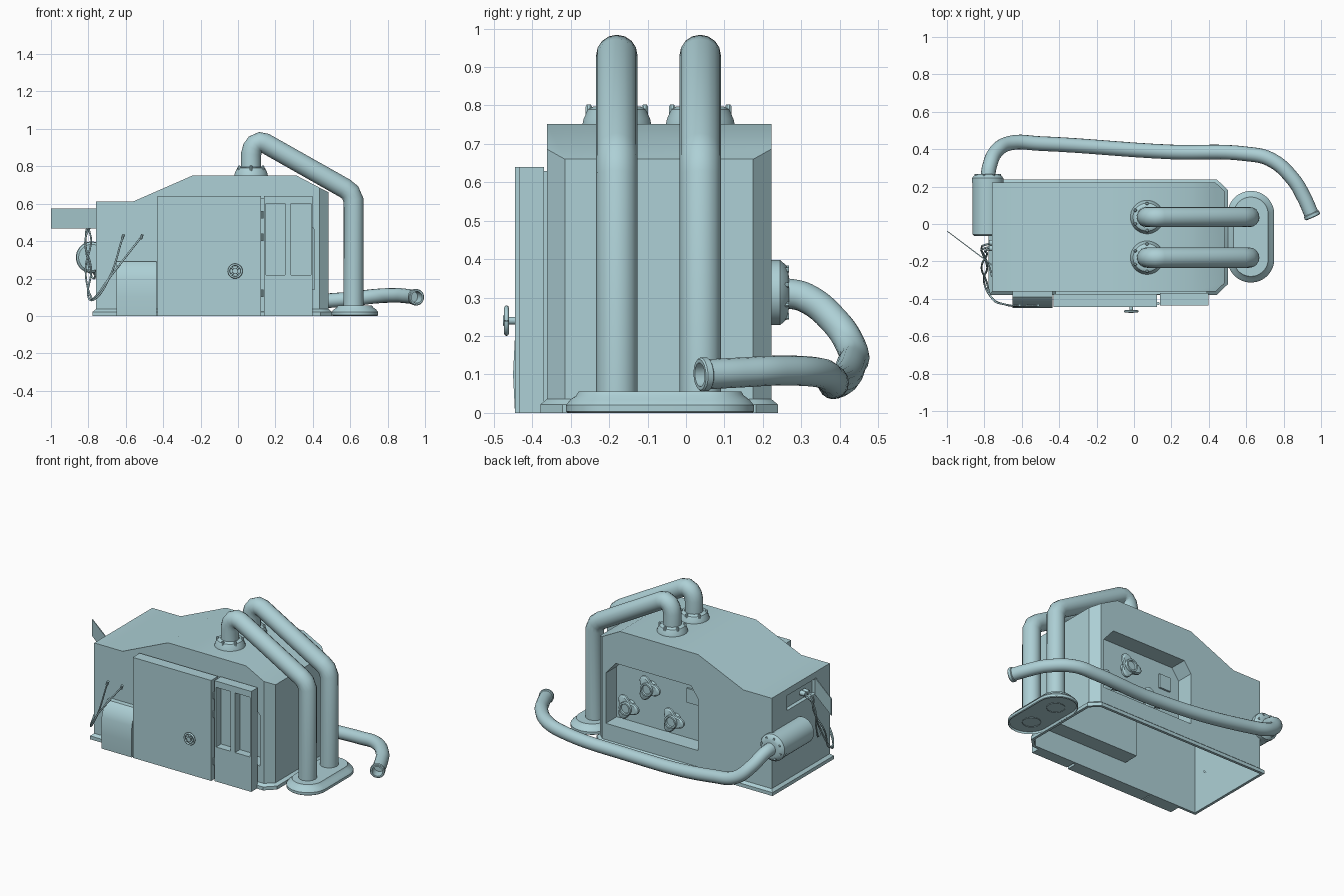
import bpy, bmesh, math
from mathutils import Vector, Matrix

if "Cube" in bpy.data.objects:
    bpy.data.objects.remove(bpy.data.objects["Cube"])

mat = bpy.data.materials.new("pale_teal_paint")
mat.diffuse_color = (0.42, 0.63, 0.67, 1)
mat.use_nodes = True
mat.node_tree.nodes["Principled BSDF"].inputs["Base Color"].default_value = mat.diffuse_color


def finish(ob, angle=35):
    me = ob.data
    if not me.materials:
        me.materials.append(mat)
    me.polygons.foreach_set("use_smooth", [True] * len(me.polygons))
    me.set_sharp_from_angle(angle=math.radians(angle))
    return ob


def from_bm(name, bm):
    bmesh.ops.recalc_face_normals(bm, faces=bm.faces[:])
    me = bpy.data.meshes.new(name)
    bm.to_mesh(me)
    bm.free()
    ob = bpy.data.objects.new(name, me)
    bpy.context.collection.objects.link(ob)
    return finish(ob)


def prism(name, pts, lo, hi):
    """Extrude an (x, z) outline along y."""
    bm = bmesh.new()
    a = [bm.verts.new((x, lo, z)) for x, z in pts]
    b = [bm.verts.new((x, hi, z)) for x, z in pts]
    bm.faces.new(a)
    bm.faces.new(b)
    for i in range(len(a)):
        j = (i + 1) % len(a)
        bm.faces.new((a[i], a[j], b[j], b[i]))
    return from_bm(name, bm)


def box(name, x0, x1, y0, y1, z0, z1):
    return prism(name, [(x0, z0), (x1, z0), (x1, z1), (x0, z1)], y0, y1)


def loft(name, rings, cap=False):
    bm = bmesh.new()
    vs = [[bm.verts.new(p) for p in r] for r in rings]
    n = len(vs[0])
    for a, b in zip(vs, vs[1:]):
        for i in range(n):
            bm.faces.new((a[i], a[(i + 1) % n], b[(i + 1) % n], b[i]))
    if cap:
        bm.faces.new(vs[0])
        bm.faces.new(vs[-1])
    return from_bm(name, bm)


def lathe(name, profile, at, axis=(0, 0, 1), n=32, lobe=0.0, stretch=0.0, cap=True):
    """Spin (radius, height); lobe makes three bumps, stretch makes a stadium."""
    m = Matrix.Translation(at) @ Vector(axis).to_track_quat('Z', 'Y').to_matrix().to_4x4()
    rings = []
    for r, h in profile:
        ring = []
        for i in range(n):
            t = 2 * math.pi * (i + 0.5) / n
            q = r * (1 + lobe * math.cos(3 * t))
            ring.append(m @ Vector((q * math.cos(t), q * math.sin(t) + math.copysign(stretch, math.sin(t)), h)))
        rings.append(ring)
    return loft(name, rings, cap)


def tube(name, pts, r, smooth=True, res=8):
    cu = bpy.data.curves.new(name, 'CURVE')
    cu.dimensions = '3D'
    cu.bevel_depth = r
    cu.bevel_resolution = 6 if r > 0.02 else 2
    cu.resolution_u = res
    if smooth:
        sp = cu.splines.new('BEZIER')
        sp.bezier_points.add(len(pts) - 1)
        for b, p in zip(sp.bezier_points, pts):
            b.co = p
            b.handle_left_type = b.handle_right_type = 'AUTO'
    else:
        sp = cu.splines.new('POLY')
        sp.points.add(len(pts) - 1)
        for b, p in zip(sp.points, pts):
            b.co = (*p, 1)
    tmp = bpy.data.objects.new(name + "_path", cu)
    bpy.context.collection.objects.link(tmp)
    dg = bpy.context.evaluated_depsgraph_get()
    me = bpy.data.meshes.new_from_object(tmp.evaluated_get(dg))
    bpy.data.objects.remove(tmp)
    ob = bpy.data.objects.new(name, me)
    bpy.context.collection.objects.link(ob)
    return finish(ob, 50)


def cut(ob, cutters):
    for c in cutters:
        md = ob.modifiers.new("cut", 'BOOLEAN')
        md.object = c
        md.operation = 'DIFFERENCE'
        md.solver = 'EXACT'
    dg = bpy.context.evaluated_depsgraph_get()
    me = bpy.data.meshes.new_from_object(ob.evaluated_get(dg))
    ob.modifiers.clear()
    ob.data = me
    for c in cutters:
        bpy.data.objects.remove(c)
    finish(ob)


# housing: side profile, chamfered right corners, wall pockets, open underside
Y0, Y1 = -0.362, 0.222
body = prism("housing", [(-.76, 0), (.485, 0), (.485, .66), (.31, .752), (-.24, .752), (-.56, .612), (-.76, .612)], Y0, Y1)
bm = bmesh.new()
bm.from_mesh(body.data)
for y, s in ((Y0, -1), (Y1, 1)):
    g = bm.verts[:] + bm.edges[:] + bm.faces[:]
    cutg = bmesh.ops.bisect_plane(bm, geom=g, plane_co=(.435, y, 0), plane_no=(1, s * 1.06, 0), clear_outer=True)
    bmesh.ops.holes_fill(bm, edges=[e for e in bm.edges if e.is_boundary])
bmesh.ops.recalc_face_normals(bm, faces=bm.faces[:])
bm.to_mesh(body.data)
bm.free()
pocket = [(-.24, .14), (.41, .14), (.41, .46), (.34, .54), (-.19, .54), (-.24, .47)]
cut(body, [prism("back_cutter", pocket, Y1 - .11, Y1 + .1),
           prism("front_cutter", pocket, Y0 - .1, Y0 + .1),
           box("hatch_cutter", -.9, -.735, -.22, .07, .475, .57)])
bm = bmesh.new()
bm.from_mesh(body.data)
low = [f for f in bm.faces if f.calc_center_median().z < .001]
bmesh.ops.delete(bm, geom=low, context='FACES')
bm.to_mesh(body.data)
bm.free()
finish(body)


# flared skirt around the bottom of the housing
def outline(d, z):
    return [(-.76 - d, Y0 - d, z), (.435 + .4 * d, Y0 - d, z), (.485 + d, -.315 - .4 * d, z),
            (.485 + d, .175 + .4 * d, z), (.435 + .4 * d, Y1 + d, z), (-.76 - d, Y1 + d, z)]


loft("base_skirt", [outline(0, .036), outline(.017, .022), outline(.017, 0), outline(0, 0)])

# front doors, windows and storage box
box("main_door", -.43, .122, -.445, -.375, 0, .64)
side = box("window_door", .138, .398, -.435, -.37, 0, .64)
cut(side, [box("w1", .15, .252, -.5, -.385, .22, .6), box("w2", .283, .39, -.5, -.385, .22, .6)])
box("door_backing", -.42, .39, -.378, -.362, .01, .63)
for z in (.12, .42, .54):
    lathe("hinge", [(.008, -.02), (.008, .02)], (.13, -.425, z), n=10)
loft("storage_box", [[(x, y, z) for y, z in ((-.362, 0), (-.445, 0), (-.45, .1), (-.445, .2), (-.425, .26), (-.39, .29), (-.362, .292))]
                     for x in (-.65, -.437)], True)

# door handwheel
wheel = (-.015, -.467, .24)
n = 24
tube("wheel_rim", [(wheel[0] + .034 * math.cos(2 * math.pi * i / n), wheel[1], wheel[2] + .034 * math.sin(2 * math.pi * i / n))
                   for i in range(n + 1)], .006, False)
for a in (math.pi / 4, -math.pi / 4):
    dx, dz = .034 * math.cos(a), .034 * math.sin(a)
    tube("wheel_spoke", [(wheel[0] - dx, wheel[1], wheel[2] - dz), (wheel[0] + dx, wheel[1], wheel[2] + dz)], .005, False)
lathe("wheel_stem", [(.014, 0), (.01, .012), (.01, .034)], (wheel[0], -.476, wheel[2]), (0, 1, 0), 16)

# roof pipes with bolted collars
for y in (-.18, .037):
    path = [(.07, .76), (.07, .865), (.078, .897), (.093, .918), (.118, .93), (.145, .923), (.57, .683), (.6, .66), (.617, .62), (.617, .008)]
    tube("roof_pipe", [(x, y, z) for x, z in path], .054, False)
    lathe("pipe_collar", [(.09, .75), (.087, .765), (.075, .79), (.062, .797), (.054, .797)], (.07, y, 0), cap=False)
    for i in range(6):
        a = math.pi * (i + .5) / 3
        lathe("collar_bolt", [(.009, .76), (.009, .797), (.005, .803)],
              (.07 + .073 * math.cos(a), y + .073 * math.sin(a), 0), n=8)

# oval foot under the roof pipes
lathe("pipe_foot", [(.02, .012), (.115, .012), (.12, 0), (.125, .004), (.125, .02), (.113, .035), (.098, .045), (.092, .056), (.02, .056)],
      (.625, -.068, 0), n=40, stretch=.12)

# side cylinder, its bolted flange and the long hose
C = (-.782, 0, .313)
lathe("side_cylinder", [(.07, -.065), (.082, -.055), (.082, .235)], C, (0, 1, 0))
lathe("cylinder_flange", [(.085, .222), (.085, .245), (.07, .262), (.055, .266), (.04, .268)], C, (0, 1, 0))
for i in range(8):
    a = math.pi * i / 4 + .3
    lathe("flange_bolt", [(.007, .24), (.007, .268)], (C[0] + .067 * math.cos(a), 0, C[2] + .067 * math.sin(a)), (0, 1, 0), 8)
hose = [(-.782, .25, .313), (-.772, .31, .3), (-.735, .39, .235), (-.66, .433, .165), (-.5, .43, .125), (.2, .385, .075),
        (.6, .375, .09), (.73, .345, .105), (.85, .24, .11), (.91, .14, .105), (.952, .045, .1)]
tube("long_hose", hose, .039)
end = (Vector(hose[-1]) - Vector(hose[-2])).normalized()
lathe("hose_end_ring", [(.038, -.014), (.044, -.01), (.044, .006), (.04, .01), (.031, .01), (.031, -.05)], hose[-1], end, cap=False)
lathe("hose_plug", [(.031, -.05), (.03, -.052)], hose[-1], end)

# three-lobed valves and a square plate in the back pocket
back = Y1 - .11
for x, z in ((.16, .4), (.31, .24), (-.01, .24)):
    lathe("valve_stem", [(.035, 0), (.03, .03)], (x, back, z), (0, 1, 0), 24)
    lathe("valve_lobes", [(.055, .025), (.064, .032), (.064, .045), (.055, .052)], (x, back, z), (0, 1, 0), 48, lobe=.3)
    lathe("valve_ring", [(.042, .05), (.04, .066), (.03, .066), (.028, .055)], (x, back, z), (0, 1, 0), 24)
box("square_plate", -.17, -.09, back, back + .012, .37, .46)

# open hatch flap on the left end
loft("hatch_flap", [[(-.76, -.222, z), (-1, -.04, z), (-.998, -.036, z), (-.758, -.216, z)] for z in (.468, .575)], True)

# hanging wires
for d, e in ((0, (-.615, -.435, .425)), (.03, (-.515, -.435, .425))):
    tube("wire", [(-.74, -.1 - d, .52), (-.79, -.11 - d, .5), (-.815 + d, -.13 - d, .4), (-.785 - d, -.23, .25), (-.8 + d / 2, -.32, .1),
                  (-.765, -.39, .09 + d / 3), (-.69, -.43, .2), e], .005)
    lathe("wire_tip", [(.008, -.015), (.008, .012)], e, (.35, 0, 1), 8)
    lathe("wire_socket", [(.016, 0), (.014, .035)], (-.74, -.1 - d, .52), (-1, 0, 0), 12)
tube("wire_loop", [(-.74, -.12, .5), (-.8, -.13, .46), (-.8, -.17, .28), (-.77, -.24, .2), (-.76, -.28, .24)], .005)
